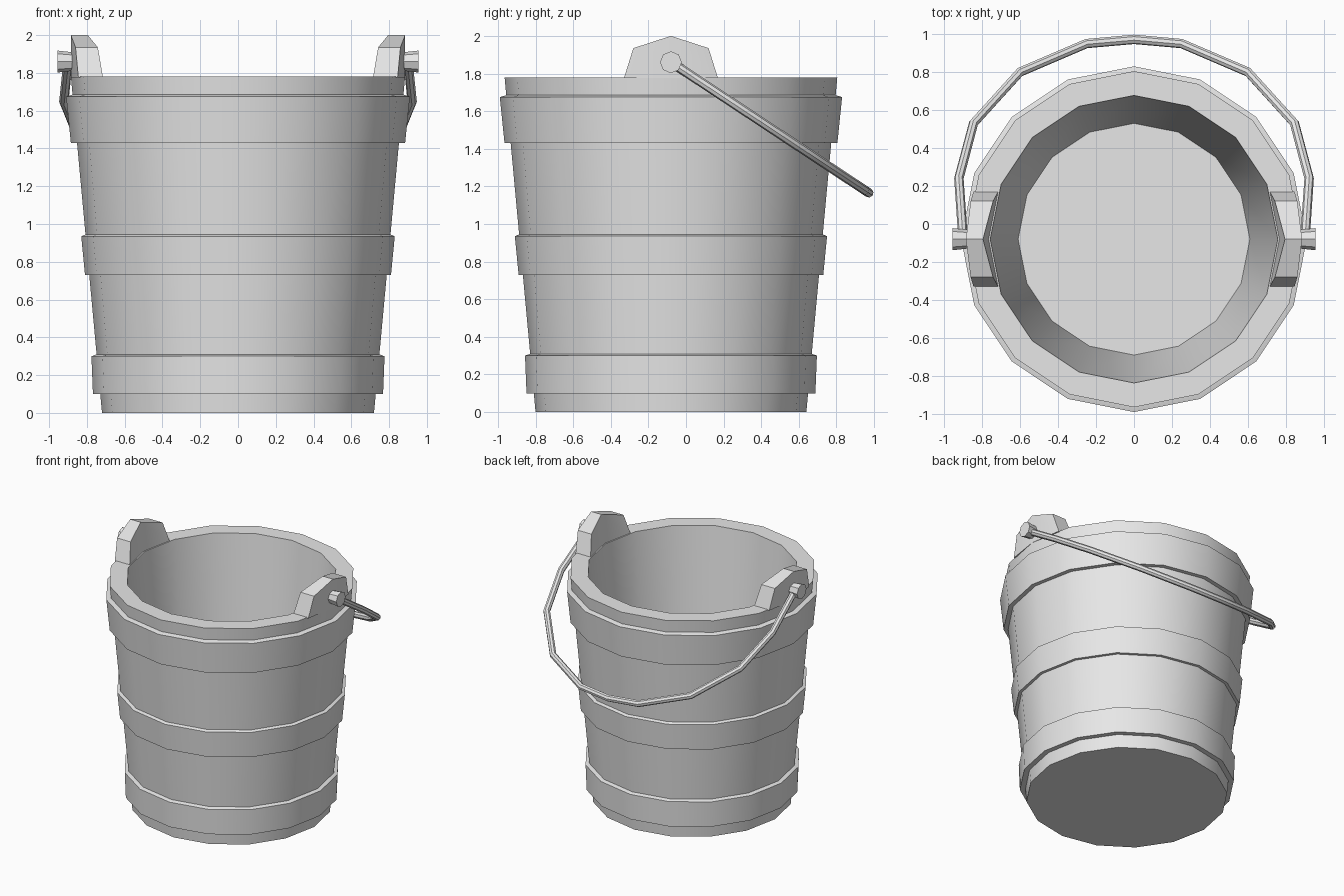
import bpy, bmesh, math
from mathutils import Vector, Matrix

cube = bpy.data.objects.get("Cube")
if cube:
    bpy.data.objects.remove(cube, do_unlink=True)

SIDES = 16
CENTRE_Y = -0.08

grey = bpy.data.materials.new("light grey")
grey.use_nodes = True
grey.diffuse_color = (0.8, 0.8, 0.8, 1)
grey.node_tree.nodes["Principled BSDF"].inputs["Base Color"].default_value = (0.8, 0.8, 0.8, 1)


def shade(obj):
    bpy.ops.object.select_all(action='DESELECT')
    obj.select_set(True)
    bpy.context.view_layer.objects.active = obj
    bpy.ops.object.shade_smooth_by_angle(angle=math.radians(30))


def finish(name, bm):
    bmesh.ops.recalc_face_normals(bm, faces=bm.faces)
    mesh = bpy.data.meshes.new(name)
    bm.to_mesh(mesh)
    bm.free()
    mesh.materials.append(grey)
    obj = bpy.data.objects.new(name, mesh)
    bpy.context.collection.objects.link(obj)
    shade(obj)
    return obj


def lathe(name, profile, closed=False):
    """Spin (radius, z) points; an open profile gets flat end caps."""
    bm = bmesh.new()
    rings = []
    for r, z in profile:
        angles = [math.tau * i / SIDES for i in range(SIDES)]
        rings.append([bm.verts.new((r * math.cos(a), CENTRE_Y + r * math.sin(a), z))
                      for a in angles])
    pairs = list(zip(rings, rings[1:]))
    if closed:
        pairs.append((rings[-1], rings[0]))
    else:
        bm.faces.new(rings[0])
        bm.faces.new(rings[-1])
    for low, high in pairs:
        for i in range(SIDES):
            j = (i + 1) % SIDES
            bm.faces.new((low[i], low[j], high[j], high[i]))
    return finish(name, bm)


def wall(z):
    return 0.72 + 0.0925 * z


# Hollow tapered bucket with a raised floor
lathe("bucket_body", [(wall(0), 0), (wall(1.78), 1.78), (0.757, 1.78), (0.61, 0.17)])

# Three hoops around the outside
for name, z0, z1, r0, r1 in (("lower_hoop", 0.10, 0.30, 0.768, 0.776),
                             ("middle_hoop", 0.73, 0.935, 0.81, 0.83),
                             ("upper_hoop", 1.43, 1.675, 0.885, 0.91)):
    lathe(name, [(wall(z0) - 0.03, z0), (r0, z0), (r1, z1),
                 (wall(z1), z1 + 0.01), (wall(z1) - 0.03, z1 + 0.01)], closed=True)

# Ear outline: offset along y, height, inner x, outer x
half = [(0, 2.0, 0.795, 0.885), (0.2, 1.935, 0.742, 0.86), (0.25, 1.775, 0.715, 0.845)]
outline = [(-d, z, a, b) for d, z, a, b in reversed(half[1:])] + half
outline.append((0, 1.775, 0.765, 0.885))

for side, s in (("left", 1), ("right", -1)):
    # Ear standing on the rim
    bm = bmesh.new()
    inner = [bm.verts.new((s * a, CENTRE_Y + d, z)) for d, z, a, b in outline]
    outer = [bm.verts.new((s * b, CENTRE_Y + d, z)) for d, z, a, b in outline]
    n = len(outline)
    for ring in (inner, outer):
        bm.faces.new((ring[0], ring[1], ring[2], ring[5]))
        bm.faces.new((ring[2], ring[3], ring[4], ring[5]))
    for i in range(n):
        j = (i + 1) % n
        bm.faces.new((inner[i], inner[j], outer[j], outer[i]))
    finish(side + "_ear", bm)

    # Eight-sided pivot pin
    bm = bmesh.new()
    place = Matrix.Translation((s * 0.91, CENTRE_Y, 1.86)) @ Matrix.Rotation(s * math.pi / 2, 4, 'Y')
    bmesh.ops.create_cone(bm, cap_ends=True, segments=8, radius1=0.048,
                          radius2=0.058, depth=0.09, matrix=place)
    finish(side + "_pin", bm)

# Bail handle resting towards the back
bend = [(0.90, -0.08), (0.922, 0.24), (0.845, 0.53), (0.60, 0.80), (0.25, 0.95)]
path = bend + [(0, 0.972)] + [(-x, y) for x, y in reversed(bend)]
curve = bpy.data.curves.new("handle", 'CURVE')
curve.dimensions = '3D'
curve.bevel_depth = 0.025
curve.bevel_resolution = 2
curve.use_fill_caps = True
spline = curve.splines.new('POLY')
spline.points.add(len(path) - 1)
for point, (x, y) in zip(spline.points, path):
    point.co = (x, y, 1.86 - 0.66 * (y - CENTRE_Y), 1)
curve.materials.append(grey)
handle = bpy.data.objects.new("handle", curve)
bpy.context.collection.objects.link(handle)
bpy.ops.object.select_all(action='DESELECT')
handle.select_set(True)
bpy.context.view_layer.objects.active = handle
bpy.ops.object.convert(target='MESH')
shade(bpy.context.view_layer.objects.active)
